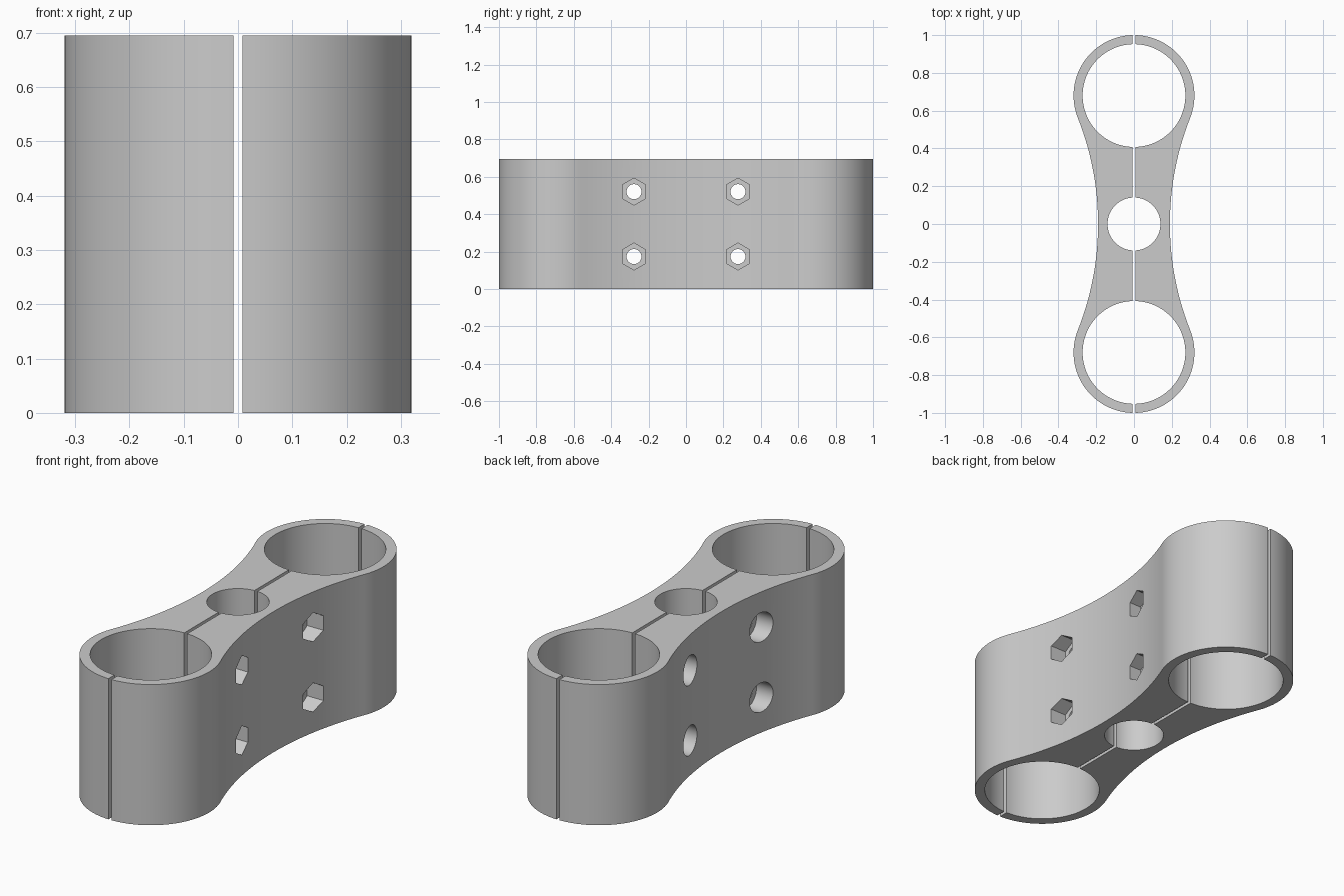
import bpy, bmesh
from math import sin, cos, acos, atan2, pi, sqrt
from mathutils import Vector

if "Cube" in bpy.data.objects:
    bpy.data.objects.remove(bpy.data.objects["Cube"])

HEIGHT = 0.695
GAP = 0.008                      # half of the split between the two halves
RING_Y, RING_OUT, RING_IN = 0.68, 0.32, 0.272
CENTRE_R, WAIST = 0.14, 0.19
BOLT_R, POCKET_R, POCKET_FLOOR = 0.04, 0.072, 0.14
BOLTS = [(y, z) for y in (-0.278, 0.278) for z in (0.174, 0.521)]

grey = bpy.data.materials.new("grey")
grey.use_nodes = True
grey.diffuse_color = (0.6, 0.6, 0.6, 1)
grey.node_tree.nodes["Principled BSDF"].inputs["Base Color"].default_value = (0.6, 0.6, 0.6, 1)


def arc(cx, cy, r, a, b, n):
    return [(cx + r * cos(a + (b - a) * i / n), cy + r * sin(a + (b - a) * i / n))
            for i in range(n + 1)]


def prisms(name, outlines, push):
    """One object made of flat outlines pushed along a vector."""
    bm = bmesh.new()
    for points in outlines:
        face = bm.faces.new([bm.verts.new(p) for p in points])
        top = bmesh.ops.extrude_face_region(bm, geom=[face], use_keep_orig=True)
        moved = [v for v in top["geom"] if isinstance(v, bmesh.types.BMVert)]
        bmesh.ops.translate(bm, verts=moved, vec=Vector(push))
    bmesh.ops.recalc_face_normals(bm, faces=bm.faces)
    mesh = bpy.data.meshes.new(name)
    bm.to_mesh(mesh)
    bm.free()
    mesh.materials.append(grey)
    obj = bpy.data.objects.new(name, mesh)
    bpy.context.collection.objects.link(obj)
    return obj


def bore(name, r, sides, x, length):
    """Four cutters along x, one at each bolt."""
    outlines = [[(x, y + r * sin(2 * pi * i / sides), z + r * cos(2 * pi * i / sides))
                 for i in range(sides)] for y, z in BOLTS]
    return prisms(name, outlines, (length, 0, 0))


def flip(points):
    return [(x, -y) for x, y in reversed(points)]


# Outline of one half: ring, concave waist tangent to it, and the three bores
fillet = (WAIST ** 2 + RING_Y ** 2 - RING_OUT ** 2) / (2 * (RING_OUT - WAIST))
fillet_x = WAIST + fillet
tangent = atan2(RING_Y, fillet_x)
outer = arc(0, RING_Y, RING_OUT, acos(GAP / RING_OUT), -tangent, 48)
outer += arc(fillet_x, 0, fillet, pi - tangent, pi, 20)[1:]
end = acos(GAP / RING_IN)
inner = arc(0, 0, CENTRE_R, 0, acos(GAP / CENTRE_R), 20)
inner += arc(0, RING_Y, RING_IN, -end, end, 64)
outline = outer + flip(outer)[1:] + flip(inner) + inner[1:]

# Clamp halves: hexagonal nut pockets on the left, round bolt head recesses on the right
for side, name, sides in ((1, "left_clamp_half", 6), (-1, "right_clamp_half", 48)):
    half = prisms(name, [[(side * x, y, 0) for x, y in outline]], (0, 0, HEIGHT))
    cutters = [bore("pocket_cutter", POCKET_R, sides, side * POCKET_FLOOR, side * 0.4),
               bore("bolt_cutter", BOLT_R, 40, side * -0.05, side * 0.45)]
    for cutter in cutters:
        cutter.hide_render = True
        mod = half.modifiers.new("bore", 'BOOLEAN')
        mod.operation, mod.solver, mod.object = 'DIFFERENCE', 'EXACT', cutter
    bpy.ops.object.select_all(action='DESELECT')
    half.select_set(True)
    bpy.context.view_layer.objects.active = half
    bpy.ops.object.convert(target='MESH')
    bpy.ops.object.shade_smooth_by_angle(angle=pi / 6)
    for cutter in cutters:
        bpy.data.objects.remove(cutter)
